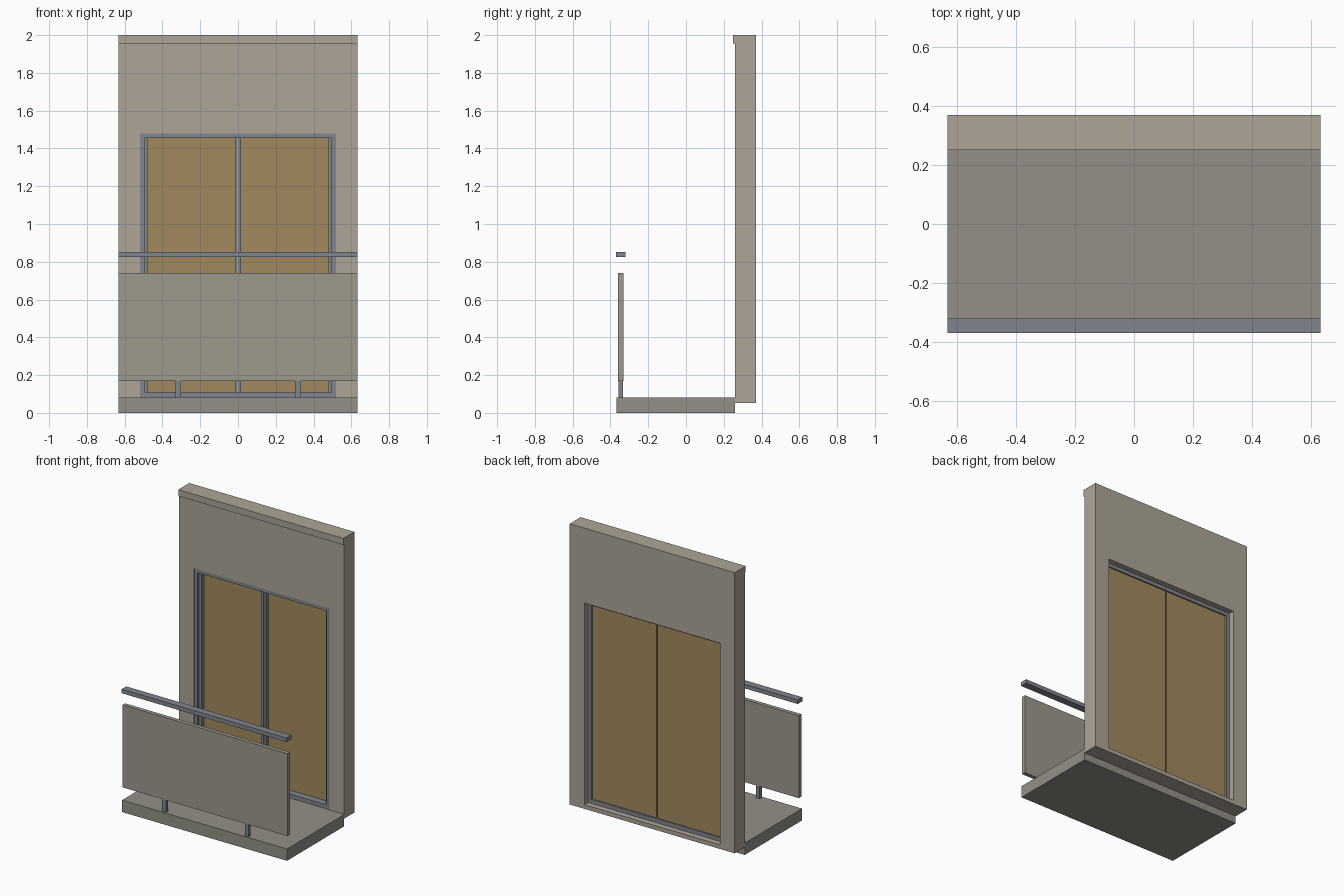
import bpy, bmesh

if "Cube" in bpy.data.objects:
    bpy.data.objects.remove(bpy.data.objects["Cube"])

def material(name, rgb):
    m = bpy.data.materials.new(name)
    m.diffuse_color = (*rgb, 1)
    m.use_nodes = True
    m.node_tree.nodes["Principled BSDF"].inputs["Base Color"].default_value = m.diffuse_color
    return m

PLASTER = material("plaster", (0.42, 0.38, 0.31))
CONCRETE = material("concrete", (0.29, 0.28, 0.24))
PANEL = material("panel", (0.34, 0.32, 0.27))
METAL = material("metal", (0.22, 0.24, 0.27))
GLASS = material("tinted_glass", (0.36, 0.25, 0.11))

def finish(name, bm, mat):
    bmesh.ops.recalc_face_normals(bm, faces=bm.faces)
    me = bpy.data.meshes.new(name)
    bm.to_mesh(me)
    bm.free()
    me.materials.append(mat)
    ob = bpy.data.objects.new(name, me)
    bpy.context.collection.objects.link(ob)
    return ob

def box(name, x, y, z, mat):
    """Box from (min, max) ranges."""
    bm = bmesh.new()
    bmesh.ops.create_cube(bm, size=1)
    for v in bm.verts:
        v.co = [r[0] + (c + 0.5) * (r[1] - r[0]) for c, r in zip(v.co, (x, y, z))]
    return finish(name, bm, mat)

def ring(name, outer, inner, y, mat):
    """Rectangular plate with a rectangular hole; rects are (x0, x1, z0, z1)."""
    bm = bmesh.new()
    def loop(r, yy):
        return [bm.verts.new((r[i], yy, r[j])) for i, j in ((0, 2), (1, 2), (1, 3), (0, 3))]
    loops = [loop(outer, y[0]), loop(outer, y[1]), loop(inner, y[1]), loop(inner, y[0])]
    for a, b in zip(loops, loops[1:] + loops[:1]):
        for i in range(4):
            j = (i + 1) % 4
            bm.faces.new((a[i], a[j], b[j], b[i]))
    return finish(name, bm, mat)

W = 0.633
OPEN = (-0.52, 0.52, 0.082, 1.48)

# Wall with window opening, and the trim along its top
ring("wall", (-W, W, 0.053, 2.0), OPEN, (0.26, 0.37), PLASTER)
box("top_trim", (-W, W), (0.25, 0.26), (1.955, 2.0), PLASTER)

# Balcony slab
box("floor_slab", (-W, W), (-0.367, 0.26), (0, 0.082), CONCRETE)

# Balustrade: panel on two short posts, with handrail above
box("balustrade_panel", (-W, W), (-0.36, -0.332), (0.168, 0.74), PANEL)
box("handrail", (-W, W), (-0.37, -0.32), (0.825, 0.853), METAL)
for side, cx in (("left", -0.317), ("right", 0.317)):
    box(f"{side}_post", (cx - 0.014, cx + 0.014), (-0.358, -0.334), (0.082, 0.168), METAL)

# Sliding window: outer frame, stiles and glass
ring("window_frame", OPEN, (-0.496, 0.496, 0.11, 1.455), (0.264, 0.33), METAL)
for side, s in (("left", -1), ("right", 1)):
    for part, a, b in (("outer", 0.478, 0.496), ("meeting", 0.002, 0.017)):
        x = sorted((s * a, s * b))
        box(f"{side}_{part}_stile", x, (0.283, 0.312), (0.11, 1.455), METAL)
    box(f"{side}_glass", sorted((s * 0.004, s * 0.492)), (0.312, 0.32), (0.11, 1.455), GLASS)
